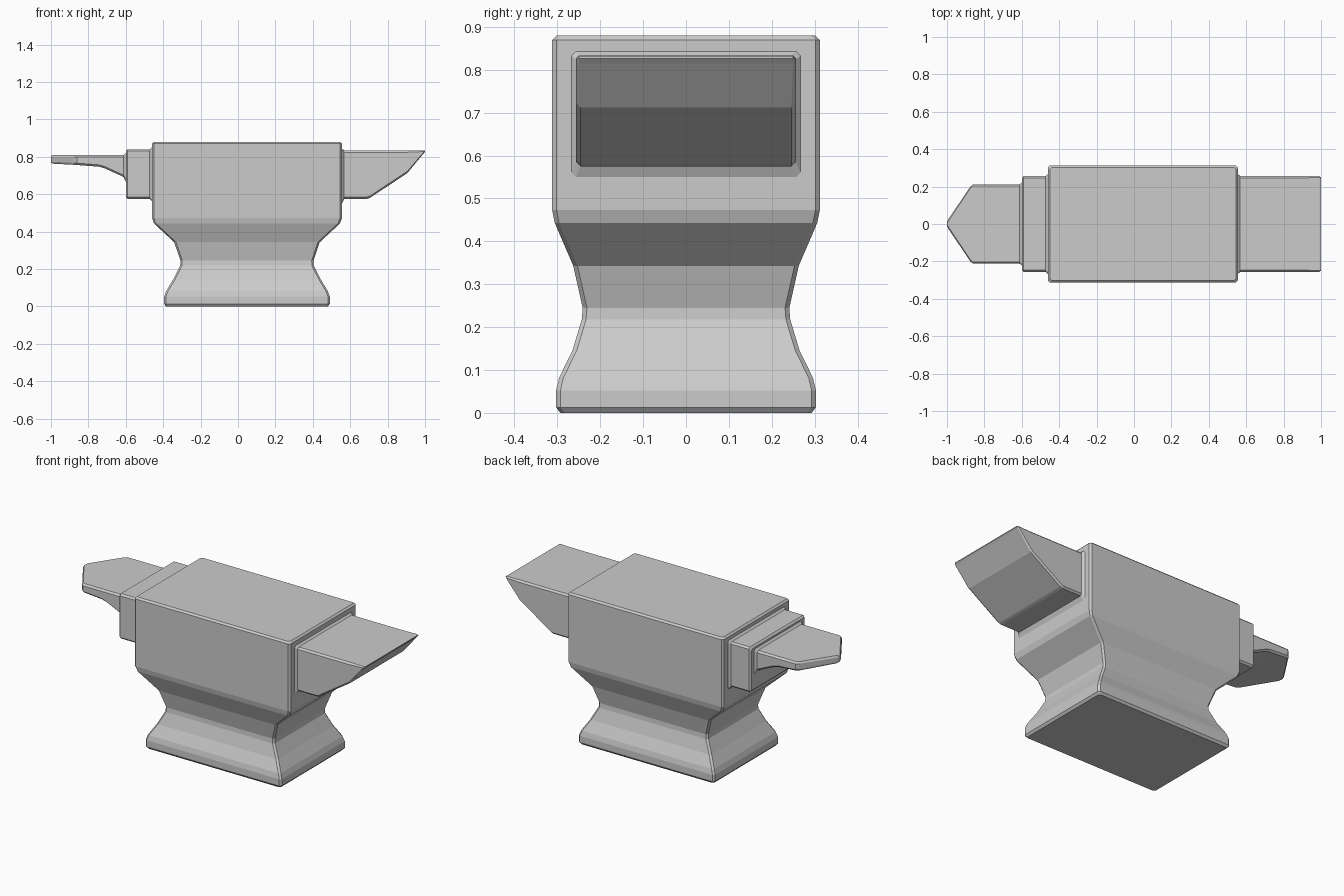
import bpy
import bmesh

cube = bpy.data.objects.get("Cube")
if cube:
    bpy.data.objects.remove(cube, do_unlink=True)

iron = bpy.data.materials.new("grey_iron")
iron.use_nodes = True
GREY = (0.6, 0.6, 0.6, 1)
iron.diffuse_color = GREY
iron.node_tree.nodes["Principled BSDF"].inputs["Base Color"].default_value = GREY


def chamfered_ring(a0, a1, b0, b1, size=0.01):
    """Rectangle with cut corners, counter-clockwise."""
    c = min(size, (a1 - a0) / 3, (b1 - b0) / 3)
    return [(a0 + c, b0), (a1 - c, b0), (a1, b0 + c), (a1, b1 - c),
            (a1 - c, b1), (a0 + c, b1), (a0, b1 - c), (a0, b0 + c)]


def loft(name, rings):
    """Skin a list of equal rings of 3D points and cap both ends."""
    bm = bmesh.new()
    rows = [[bm.verts.new(p) for p in ring] for ring in rings]
    for low, high in zip(rows, rows[1:]):
        n = len(low)
        for i in range(n):
            j = (i + 1) % n
            bm.faces.new((low[i], low[j], high[j], high[i]))
    bm.faces.new(rows[0])
    bm.faces.new(rows[-1])
    bmesh.ops.recalc_face_normals(bm, faces=bm.faces)
    mesh = bpy.data.meshes.new(name)
    bm.to_mesh(mesh)
    bm.free()
    mesh.materials.append(iron)
    obj = bpy.data.objects.new(name, mesh)
    bpy.context.collection.objects.link(obj)
    return obj


def loft_up(name, centre, sections):
    """Sections are height, half length, half width."""
    loft(name, [[(x, y, z) for x, y in chamfered_ring(centre - hx, centre + hx, -hy, hy)]
                for z, hx, hy in sections])


def loft_along(name, sections):
    """Sections are x, half width, bottom, top."""
    loft(name, [[(x, y, z) for y, z in chamfered_ring(-hy, hy, low, high)]
                for x, hy, low, high in sections])


# Foot, waist and main block
loft_up("body", 0.048, [
    (0, 0.432, 0.293), (0.013, 0.443, 0.303), (0.052, 0.443, 0.303),
    (0.082, 0.432, 0.296), (0.145, 0.394, 0.265), (0.218, 0.357, 0.243),
    (0.245, 0.356, 0.241), (0.343, 0.389, 0.263), (0.443, 0.497, 0.306),
    (0.473, 0.508, 0.312), (0.87, 0.508, 0.312), (0.88, 0.498, 0.302)])

# Wedge-shaped heel with a flared joint
loft_along("heel", [
    (0.545, 0.267, 0.55, 0.843), (0.556, 0.267, 0.55, 0.843),
    (0.568, 0.256, 0.575, 0.834), (0.69, 0.256, 0.575, 0.834),
    (0.705, 0.256, 0.58, 0.834), (0.905, 0.256, 0.712, 0.834),
    (0.99, 0.256, 0.815, 0.834), (1.0, 0.25, 0.826, 0.832)])

# Stepped shoulder block
loft_along("shoulder", [
    (-0.45, 0.267, 0.562, 0.85), (-0.46, 0.267, 0.562, 0.85),
    (-0.472, 0.257, 0.575, 0.84), (-0.59, 0.257, 0.575, 0.84),
    (-0.6, 0.247, 0.585, 0.83)])

# Pointed horn
loft_along("horn", [
    (-0.59, 0.222, 0.668, 0.82), (-0.6, 0.222, 0.668, 0.82),
    (-0.612, 0.212, 0.692, 0.809), (-0.715, 0.212, 0.739, 0.809),
    (-0.745, 0.212, 0.747, 0.809), (-0.862, 0.212, 0.756, 0.809),
    (-0.877, 0.198, 0.757, 0.809), (-0.992, 0.026, 0.763, 0.809),
    (-1.0, 0.012, 0.768, 0.804)])
